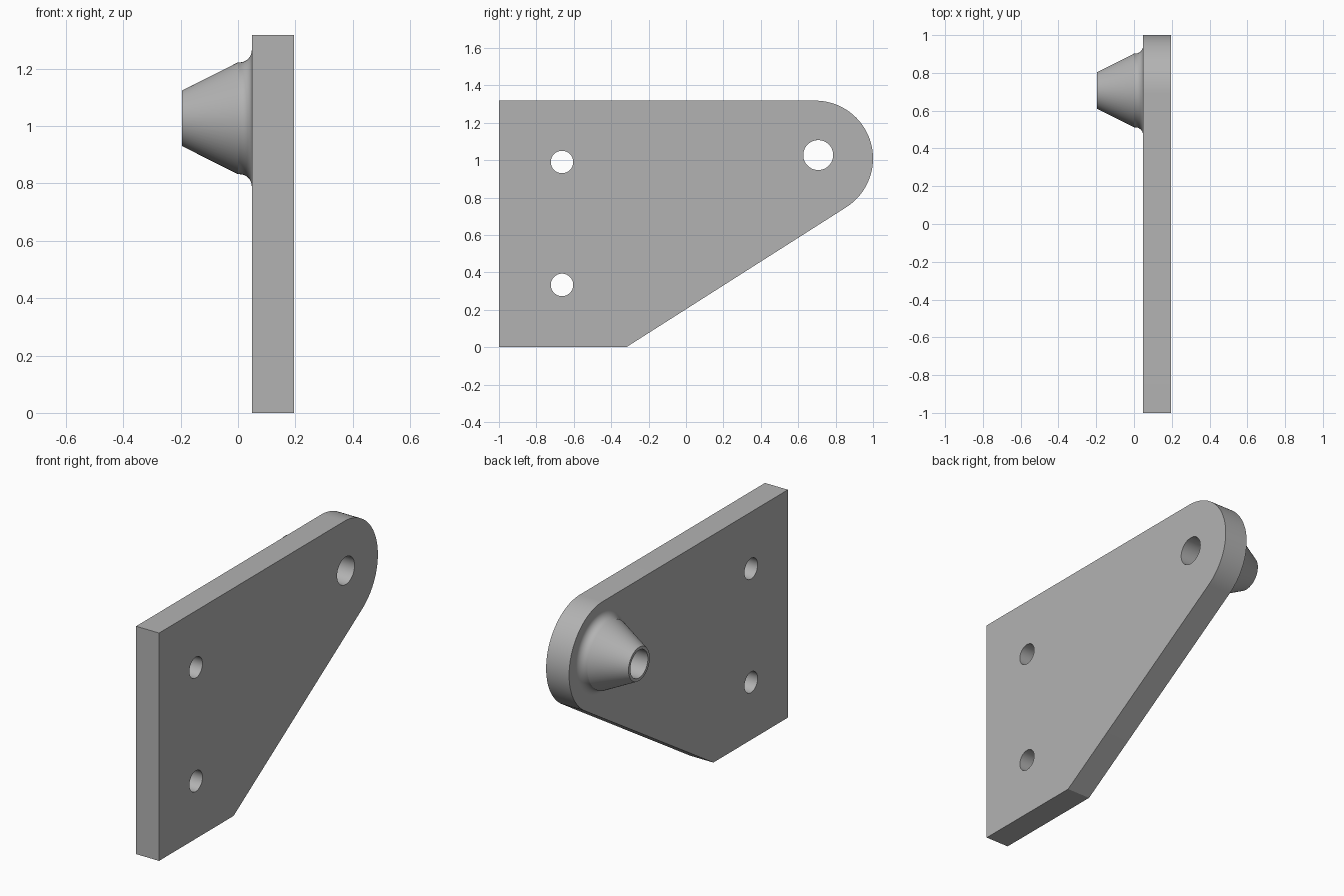
import bpy, bmesh
from math import sin, cos, pi, radians, atan2
from mathutils import Matrix, Vector

cube = bpy.data.objects.get("Cube")
if cube:
    bpy.data.objects.remove(cube, do_unlink=True)

grey = bpy.data.materials.new("mid grey")
grey.use_nodes = True
grey.diffuse_color = (0.45, 0.45, 0.45, 1)
grey.node_tree.nodes["Principled BSDF"].inputs["Base Color"].default_value = grey.diffuse_color

INNER, OUTER = 0.048, 0.195      # plate faces along x
BORE = Vector((0.707, 1.027))    # boss axis (y, z)
BORE_R = 0.08


def arc(cy, cz, r, start, end, steps):
    return [(cy + r * cos(start + (end - start) * i / steps),
             cz + r * sin(start + (end - start) * i / steps)) for i in range(steps + 1)]


def finish(bm, name):
    bmesh.ops.recalc_face_normals(bm, faces=bm.faces)
    mesh = bpy.data.meshes.new(name)
    bm.to_mesh(mesh)
    bm.free()
    mesh.materials.append(grey)
    obj = bpy.data.objects.new(name, mesh)
    bpy.context.collection.objects.link(obj)
    bpy.ops.object.select_all(action='DESELECT')
    obj.select_set(True)
    bpy.context.view_layer.objects.active = obj
    bpy.ops.object.shade_smooth_by_angle(angle=radians(25))
    return obj


# Mounting plate: rounded, tapered outline with three round holes
top, r = 1.318, 0.309
slope_end = atan2(-0.846, 0.532)
outline = [(-1, top), (-1, 0), (-0.319, 0)]
outline += arc(1 - r, top - r, r, slope_end, pi / 2, 48)
loops = [outline]
for y, z, radius in ((-0.663, 0.99, 0.06), (-0.663, 0.333, 0.06), (*BORE, BORE_R)):
    loops.append(arc(y, z, radius, 0, 2 * pi, 48)[:-1])

bm = bmesh.new()
edges = []
for loop in loops:
    verts = [bm.verts.new((INNER, y, z)) for y, z in loop]
    edges += [bm.edges.new((verts[i - 1], verts[i])) for i in range(len(verts))]
bmesh.ops.triangle_fill(bm, edges=edges, use_beauty=True)
result = bmesh.ops.extrude_face_region(bm, geom=bm.faces[:], use_keep_orig=True)
moved = [g for g in result["geom"] if isinstance(g, bmesh.types.BMVert)]
bmesh.ops.translate(bm, verts=moved, vec=(OUTER - INNER, 0, 0))
finish(bm, "mounting_plate")

# Conical boss: turned profile of (x, radius) with a filleted foot and open bore
fillet = 0.042
profile = [(INNER, BORE_R), (-0.195, BORE_R), (-0.195, 0.097), (0, 0.195)]
profile += arc(INNER - fillet, 0.195 + fillet, fillet, -pi / 2, 0, 10)
bm = bmesh.new()
verts = [bm.verts.new((x, BORE.x + rad, BORE.y)) for x, rad in profile]
edges = [bm.edges.new(pair) for pair in zip(verts, verts[1:])]
bmesh.ops.spin(bm, geom=verts + edges, cent=(0, *BORE), axis=(1, 0, 0),
               angle=2 * pi, steps=64, use_merge=True)
bmesh.ops.remove_doubles(bm, verts=bm.verts, dist=0.0001)
finish(bm, "conical_boss")
